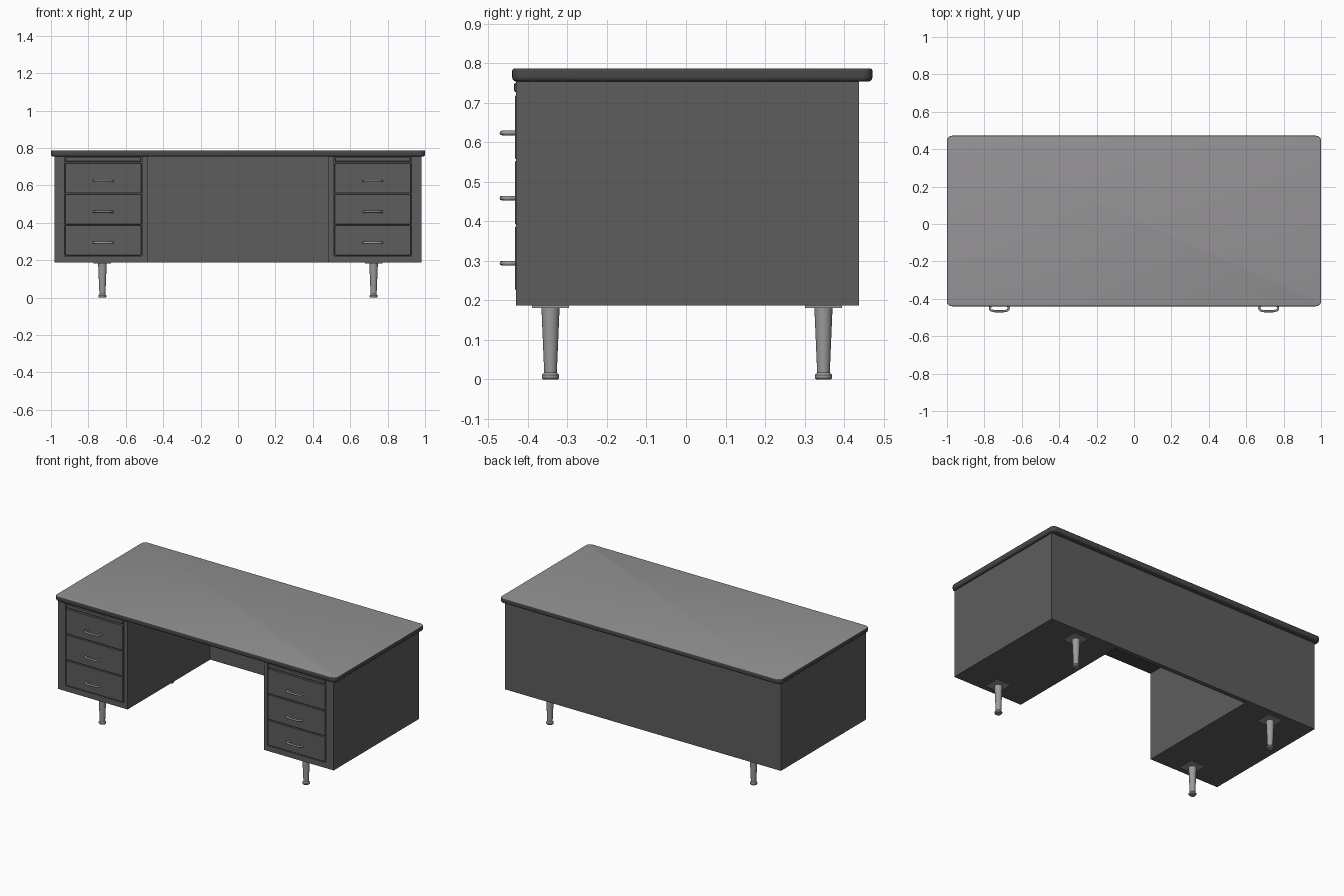
import bpy, bmesh, math
from mathutils import Matrix

if "Cube" in bpy.data.objects:
    bpy.data.objects.remove(bpy.data.objects["Cube"])


def material(name, r, g, b):
    m = bpy.data.materials.new(name)
    m.diffuse_color = (r, g, b, 1)
    m.use_nodes = True
    m.node_tree.nodes["Principled BSDF"].inputs["Base Color"].default_value = m.diffuse_color
    return m


BODY = material("dark grey steel", 0.11, 0.11, 0.11)
TRIM = material("dark edge trim", 0.065, 0.065, 0.065)
TOP = material("grey laminate", 0.30, 0.29, 0.30)
METAL = material("brushed metal", 0.33, 0.33, 0.33)


def add_object(name, bm, *mats):
    mesh = bpy.data.meshes.new(name)
    bm.to_mesh(mesh)
    bm.free()
    ob = bpy.data.objects.new(name, mesh)
    bpy.context.collection.objects.link(ob)
    for m in mats:
        mesh.materials.append(m)
    return ob


def box_bm(x0, x1, y0, y1, z0, z1):
    bm = bmesh.new()
    mat = Matrix.Translation(((x0 + x1) / 2, (y0 + y1) / 2, (z0 + z1) / 2)) @ \
        Matrix.Diagonal((abs(x1 - x0), abs(y1 - y0), abs(z1 - z0), 1))
    bmesh.ops.create_cube(bm, size=1, matrix=mat)
    return bm


def box(name, x0, x1, y0, y1, z0, z1, mat=BODY, bevel=0):
    bm = box_bm(x0, x1, y0, y1, z0, z1)
    if bevel:
        bmesh.ops.bevel(bm, geom=bm.edges[:], offset=bevel, segments=1, affect='EDGES')
    return add_object(name, bm, mat)


def smooth(ob, angle=35):
    bpy.ops.object.select_all(action='DESELECT')
    ob.select_set(True)
    bpy.context.view_layer.objects.active = ob
    bpy.ops.object.shade_smooth_by_angle(angle=math.radians(angle))


# Desk top: rounded corners, rounded rim, laminate on the upper face
bm = box_bm(-1, 1, -0.44, 0.472, 0.754, 0.787)
corners = [e for e in bm.edges if abs(e.verts[0].co.z - e.verts[1].co.z) > 0.01]
bmesh.ops.bevel(bm, geom=corners, offset=0.028, segments=6, profile=0.5, affect='EDGES')
for z, r in ((0.754, 0.011), (0.787, 0.005)):
    rim = [e for e in bm.edges if all(abs(v.co.z - z) < 1e-4 for v in e.verts)]
    bmesh.ops.bevel(bm, geom=rim, offset=r, segments=3, profile=0.5, affect='EDGES')
bm.normal_update()
for f in bm.faces:
    f.material_index = 1 if f.normal.z > 0.95 else 0
smooth(add_object("desk_top", bm, TRIM, TOP))

# Back panel across the full width
box("back_panel", -0.982, 0.982, 0.41, 0.438, 0.187, 0.756)


def handle(name, cx, cz):
    # Bowed pull made from a bent rod
    pts = [(-0.042, -0.430), (-0.050, -0.447), (-0.050, -0.455), (-0.043, -0.462),
           (-0.025, -0.466), (0.025, -0.466), (0.043, -0.462), (0.050, -0.455),
           (0.050, -0.447), (0.042, -0.430)]
    cu = bpy.data.curves.new(name, 'CURVE')
    cu.dimensions = '3D'
    cu.bevel_depth = 0.006
    cu.bevel_resolution = 2
    cu.use_fill_caps = True
    sp = cu.splines.new('POLY')
    sp.points.add(len(pts) - 1)
    for p, (x, y) in zip(sp.points, pts):
        p.co = (cx + x, y, cz, 1)
    cu.materials.append(METAL)
    bpy.context.collection.objects.link(bpy.data.objects.new(name, cu))


def leg(name, cx, cy):
    # Tapered leg with a flared foot, spun from a profile
    profile = [(0, 0), (0.019, 0), (0.022, 0.004), (0.022, 0.011), (0.018, 0.015),
               (0.016, 0.018), (0.023, 0.182), (0, 0.182)]
    bm = bmesh.new()
    vs = [bm.verts.new((cx + r, cy, z)) for r, z in profile]
    es = [bm.edges.new(p) for p in zip(vs, vs[1:])]
    bmesh.ops.spin(bm, geom=vs + es, cent=(cx, cy, 0), axis=(0, 0, 1),
                   angle=2 * math.pi, steps=24)
    bmesh.ops.remove_doubles(bm, verts=bm.verts[:], dist=1e-5)
    bmesh.ops.recalc_face_normals(bm, faces=bm.faces[:])
    smooth(add_object(name, bm, METAL))
    box(name + "_plate", cx - 0.047, cx + 0.047, cy - 0.047, cy + 0.047,
        0.181, 0.188, METAL)


for side, s in (("left", -1), ("right", 1)):
    # Pedestal carcass with a frame around the drawer opening
    box(side + "_pedestal", s * 0.485, s * 0.982, -0.412, 0.412, 0.187, 0.756)
    box(side + "_outer_stile", s * 0.928, s * 0.982, -0.43, -0.41, 0.187, 0.756)
    box(side + "_inner_stile", s * 0.485, s * 0.512, -0.43, -0.41, 0.187, 0.756)
    box(side + "_bottom_rail", s * 0.512, s * 0.928, -0.43, -0.41, 0.187, 0.222)
    # Pull-out board above the drawers
    box(side + "_writing_board", s * 0.518, s * 0.922, -0.435, -0.41, 0.728, 0.750, BODY, 0.002)
    # Three drawers with bowed handles
    for i, z in enumerate((0.226, 0.392, 0.558)):
        box(f"{side}_drawer_{i + 1}", s * 0.516, s * 0.924, -0.433, -0.41, z, z + 0.161, BODY, 0.002)
        handle(f"{side}_handle_{i + 1}", s * 0.72, (0.294, 0.459, 0.624)[i])
    # Legs
    leg(side + "_front_leg", s * 0.725, -0.343)
    leg(side + "_back_leg", s * 0.725, 0.348)
